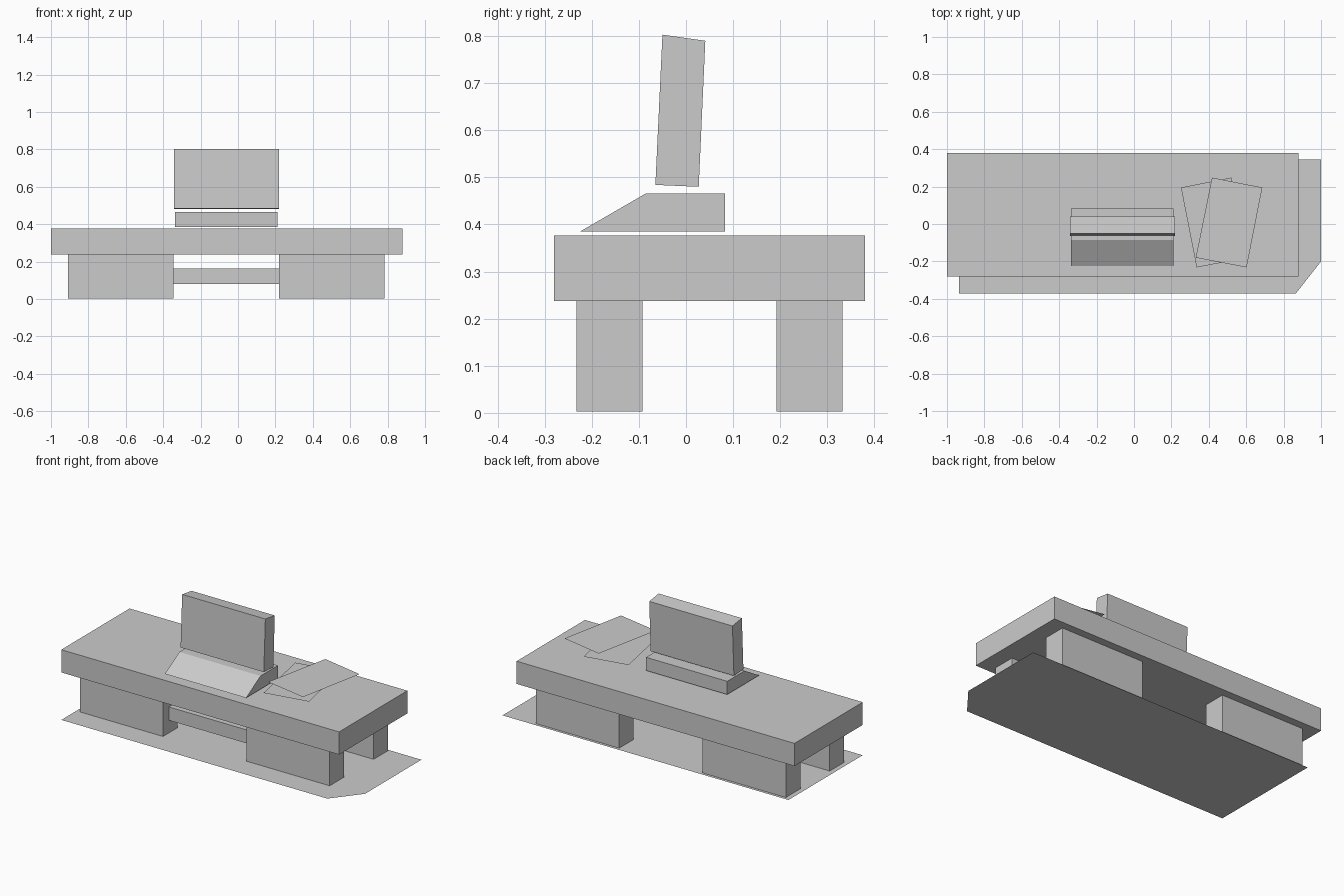
import bpy

old = bpy.data.objects.get("Cube")
if old:
    bpy.data.objects.remove(old, do_unlink=True)

grey = bpy.data.materials.new("plain grey")
grey.use_nodes = True
colour = (0.6, 0.6, 0.6, 1)
grey.diffuse_color = colour
grey.node_tree.nodes["Principled BSDF"].inputs["Base Color"].default_value = colour


def add_mesh(name, verts, faces):
    mesh = bpy.data.meshes.new(name)
    mesh.from_pydata(verts, [], faces)
    mesh.materials.append(grey)
    obj = bpy.data.objects.new(name, mesh)
    bpy.context.collection.objects.link(obj)
    return obj


def extrude_x(name, x0, x1, profile):
    """Solid with a clockwise (y, z) profile, extruded along x."""
    n = len(profile)
    verts = [(x, y, z) for x in (x0, x1) for y, z in profile]
    faces = [tuple(range(n)), tuple(reversed(range(n, 2 * n)))]
    for i in range(n):
        j = (i + 1) % n
        faces.append((j, i, i + n, j + n))
    return add_mesh(name, verts, faces)


def box(name, x, y, z):
    return extrude_x(name, *x, [(y[0], z[0]), (y[0], z[1]), (y[1], z[1]), (y[1], z[0])])


def sheet(name, outline, z):
    """Flat sheet from a counter-clockwise (x, y) outline."""
    return add_mesh(name, [(x, y, z) for x, y in outline], [tuple(range(len(outline)))])


# Desk top, four wide legs and front rail
box("desk_top", (-1, 0.88), (-0.28, 0.38), (0.238, 0.377))
for side, x in (("right", (-0.908, -0.345)), ("left", (0.22, 0.783))):
    for end, y in (("front", (-0.232, -0.092)), ("back", (0.192, 0.332))):
        box(f"{end}_{side}_leg", x, y, (0.003, 0.238))
box("front_rail", (-0.345, 0.22), (-0.175, -0.14), (0.08, 0.162))

# Floor mat with one cut corner
sheet("floor_mat", [(-0.935, -0.372), (0.865, -0.372), (1, -0.2),
                    (1, 0.345), (-0.935, 0.345)], 0)

# Sloped console and tilted screen
extrude_x("console", -0.337, 0.212,
          [(-0.225, 0.385), (-0.085, 0.466), (0.083, 0.466), (0.083, 0.385)])
extrude_x("screen", -0.343, 0.22,
          [(-0.065, 0.484), (-0.05, 0.803), (0.041, 0.79), (0.027, 0.48)])

# Two loose papers, mirrored copies of each other
paper = [(0.33, -0.18), (0.602, -0.232), (0.686, 0.195), (0.417, 0.248)]
sheet("upper_paper", paper, 0.497)
sheet("lower_paper", [(0.937 - x, y) for x, y in reversed(paper)], 0.451)
